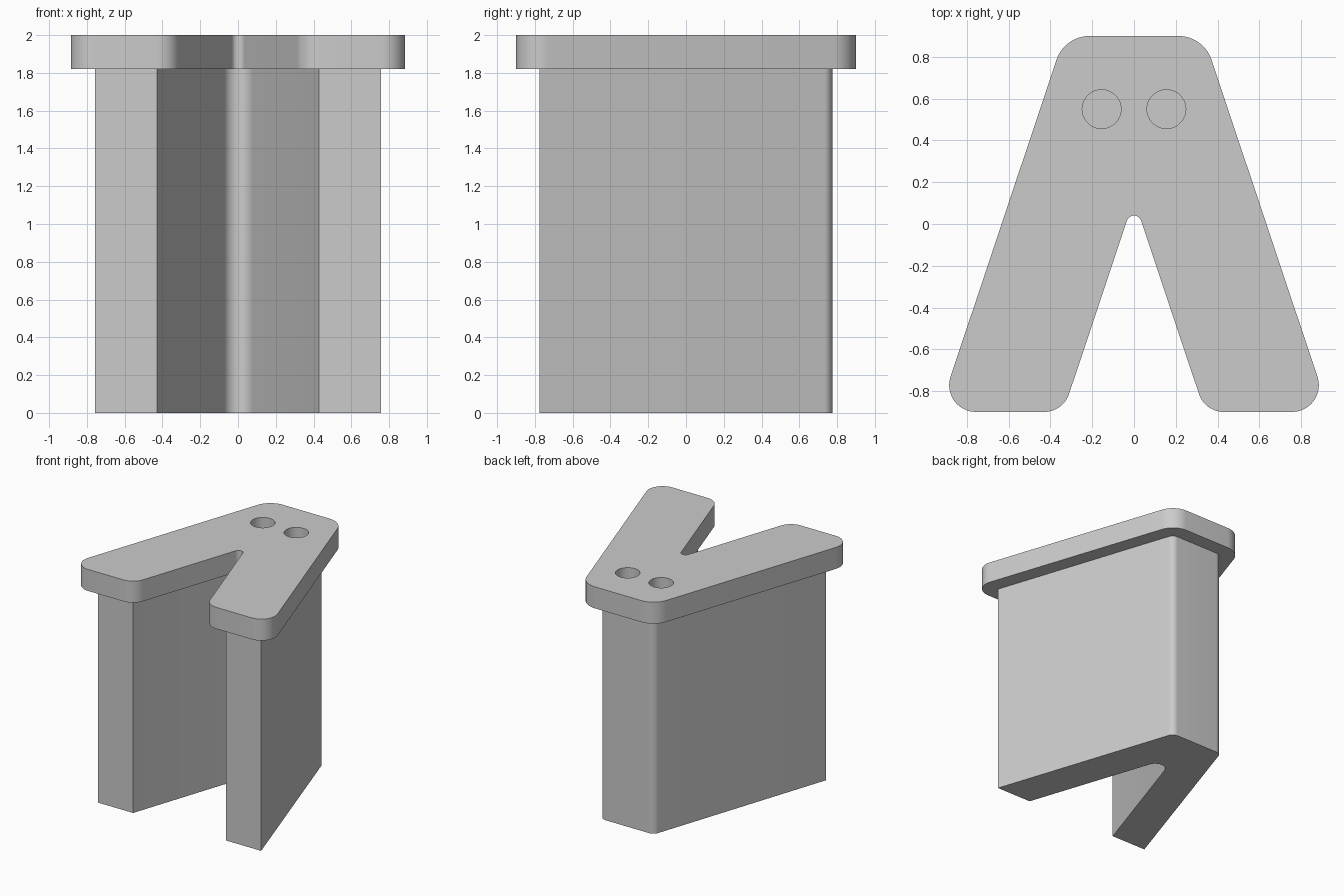
import bpy
import bmesh
import math
from mathutils import Vector

cube = bpy.data.objects.get("Cube")
if cube:
    bpy.data.objects.remove(cube, do_unlink=True)

grey = bpy.data.materials.new("plain grey")
grey.use_nodes = True
colour = (0.6, 0.6, 0.6, 1)
grey.diffuse_color = colour
grey.node_tree.nodes["Principled BSDF"].inputs["Base Color"].default_value = colour


def fillet(before, corner, after, radius, steps=12):
    """Points of an arc that rounds one corner of an outline."""
    if radius == 0:
        return [corner]
    a = (before - corner).normalized()
    b = (after - corner).normalized()
    half = a.angle(b) / 2
    centre = corner + (a + b).normalized() * radius / math.sin(half)
    reach = radius / math.tan(half)
    start = (corner + a * reach - centre).normalized()
    end = (corner + b * reach - centre).normalized()
    return [centre + start.slerp(end, i / steps).normalized() * radius
            for i in range(steps + 1)]


def forked_outline(half_corners):
    """Mirror the +x corners (x, y, radius) into a closed, rounded outline."""
    mirrored = [(-x, y, r) for x, y, r in reversed(half_corners) if x > 0]
    corners = half_corners + mirrored
    points = [Vector((x, y)) for x, y, r in corners]
    outline = []
    for i, (x, y, r) in enumerate(corners):
        outline += fillet(points[i - 1], points[i], points[(i + 1) % len(points)], r)
    return outline


def extrude_outline(name, outline, bottom, top):
    bm = bmesh.new()
    face = bm.faces.new([bm.verts.new((p.x, p.y, bottom)) for p in outline])
    result = bmesh.ops.extrude_face_region(bm, geom=[face], use_keep_orig=True)
    raised = [v for v in result["geom"] if isinstance(v, bmesh.types.BMVert)]
    bmesh.ops.translate(bm, verts=raised, vec=(0, 0, top - bottom))
    bmesh.ops.recalc_face_normals(bm, faces=bm.faces[:])
    mesh = bpy.data.meshes.new(name)
    bm.to_mesh(mesh)
    bm.free()
    mesh.materials.append(grey)
    obj = bpy.data.objects.new(name, mesh)
    bpy.context.collection.objects.link(obj)
    return obj


def activate(obj):
    bpy.ops.object.select_all(action='DESELECT')
    obj.select_set(True)
    bpy.context.view_layer.objects.active = obj


# Forked body, set in from the edge of the top plate
SHOULDER = 1.82
body = extrude_outline("forked_body", forked_outline([
    (0, 0.513, 0.08), (0.43, -0.775, 0), (0.757, -0.775, 0), (0.243, 0.775, 0.06),
]), 0, SHOULDER)

# Overhanging top plate
plate = extrude_outline("top_plate", forked_outline([
    (0, 0.118, 0.036), (0.34, -0.9, 0.125), (0.935, -0.9, 0.128), (0.333, 0.9, 0.165),
]), SHOULDER, 2)

# Two round holes through the plate
for side in (-1, 1):
    bpy.ops.mesh.primitive_cylinder_add(
        vertices=48, radius=0.093, depth=0.5, location=(side * 0.155, 0.55, 1.9))
    cutter = bpy.context.object
    cutter.name = "hole_cutter"
    cutter.hide_render = True
    cutter.data.materials.append(grey)
    cut = plate.modifiers.new("hole", 'BOOLEAN')
    cut.operation = 'DIFFERENCE'
    cut.solver = 'EXACT'
    cut.object = cutter
    activate(plate)
    bpy.ops.object.modifier_apply(modifier=cut.name)
    bpy.data.objects.remove(cutter, do_unlink=True)

# Smooth rounded corners, crisp rims
for part in (body, plate):
    activate(part)
    bpy.ops.object.shade_smooth_by_angle(angle=math.radians(30))
